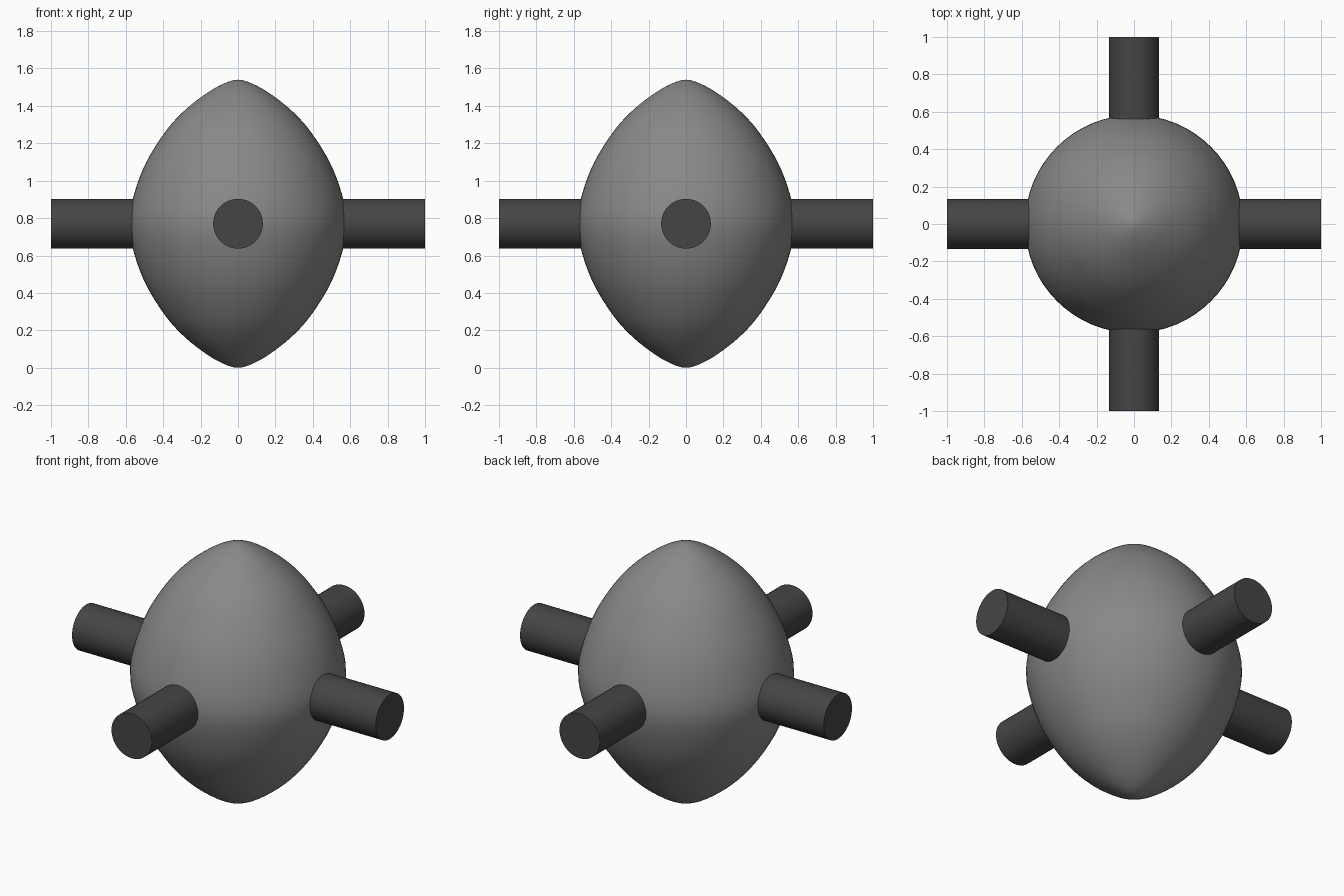
import bpy, bmesh, math
from mathutils import Matrix, Vector

if "Cube" in bpy.data.objects:
    bpy.data.objects.remove(bpy.data.objects["Cube"])

MID = 0.77   # height of the middle of the body


def material(name, v):
    m = bpy.data.materials.new(name)
    m.diffuse_color = (v, v, v, 1)
    m.use_nodes = True
    m.node_tree.nodes["Principled BSDF"].inputs["Base Color"].default_value = m.diffuse_color
    return m


def finish(bm, name, mat, angle):
    bmesh.ops.recalc_face_normals(bm, faces=bm.faces)
    me = bpy.data.meshes.new(name)
    bm.to_mesh(me)
    bm.free()
    ob = bpy.data.objects.new(name, me)
    bpy.context.collection.objects.link(ob)
    me.materials.append(mat)
    bpy.ops.object.select_all(action='DESELECT')
    ob.select_set(True)
    bpy.context.view_layer.objects.active = ob
    bpy.ops.object.shade_smooth_by_angle(angle=math.radians(angle))
    return ob


def spline(pts, steps=4):
    # smooth curve through the profile points
    out = []
    for i in range(1, len(pts) - 2):
        a, b, c, d = (Vector(p) for p in pts[i - 1:i + 3])
        for k in range(steps):
            t = k / steps
            out.append(0.5 * (2 * b + (c - a) * t + (2 * a - 5 * b + 4 * c - d) * t * t
                              + (3 * b - a - 3 * c + d) * t ** 3))
    out.append(Vector(pts[-2]))
    return out


grey = material("grey", 0.25)
dark = material("dark grey", 0.06)

# Pointed round body: half profile (radius, height from middle), mirrored and spun
half = [(0, 0.77), (0.10, 0.738), (0.20, 0.675), (0.30, 0.592), (0.39, 0.49),
        (0.49, 0.33), (0.555, 0.16), (0.583, 0)]
full = half + [(r, -h) for r, h in reversed(half[:-1])]
full = [(-0.10, 0.738)] + full + [(-0.10, -0.738)]
bm = bmesh.new()
ring = [bm.verts.new((max(p.x, 0), 0, MID + p.y)) for p in spline(full)]
edges = [bm.edges.new(e) for e in zip(ring, ring[1:])]
bmesh.ops.spin(bm, geom=ring + edges, cent=(0, 0, 0), axis=(0, 0, 1),
               angle=math.tau, steps=64)
bmesh.ops.remove_doubles(bm, verts=bm.verts, dist=0.0005)
finish(bm, "body", grey, 60)

# Four rods sticking out of the body
for i, side in enumerate(("right", "back", "left", "front")):
    bm = bmesh.new()
    place = (Matrix.Translation((0, 0, MID)) @ Matrix.Rotation(i * math.pi / 2, 4, 'Z')
             @ Matrix.Translation((0.75, 0, 0)) @ Matrix.Rotation(math.pi / 2, 4, 'Y'))
    bmesh.ops.create_cone(bm, cap_ends=True, segments=48, radius1=0.133,
                          radius2=0.133, depth=0.5, matrix=place)
    finish(bm, side + "_rod", dark, 30)
